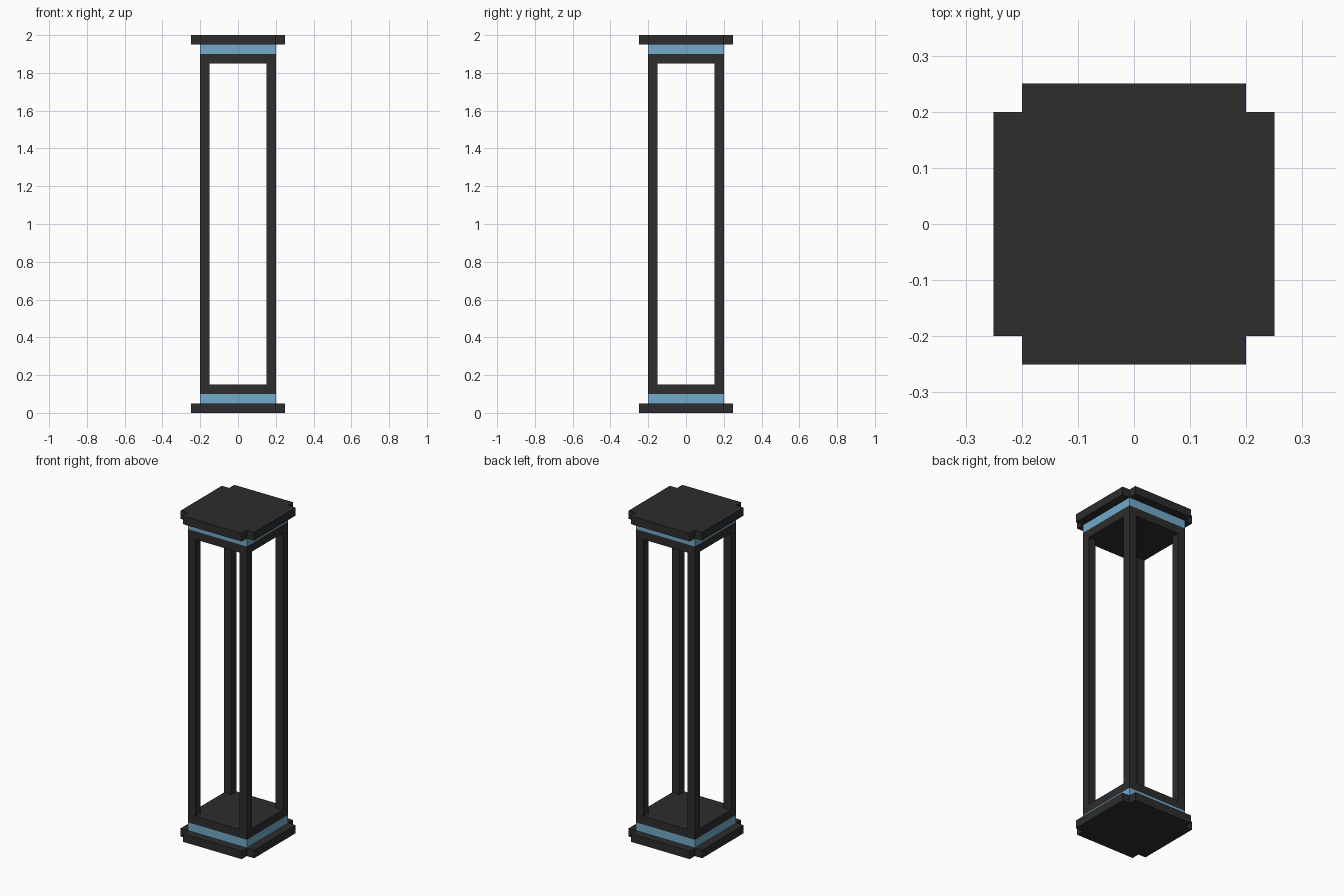
import bpy, bmesh

if "Cube" in bpy.data.objects:
    bpy.data.objects.remove(bpy.data.objects["Cube"])


def material(name, rgb):
    m = bpy.data.materials.new(name)
    m.diffuse_color = (*rgb, 1.0)
    m.use_nodes = True
    m.node_tree.nodes["Principled BSDF"].inputs["Base Color"].default_value = m.diffuse_color
    return m


DARK = material("charcoal", (0.026, 0.026, 0.026))
BLUE = material("sky blue", (0.17, 0.40, 0.59))


def prism(name, outline, z0, z1, mat):
    """Extrude a flat outline from z0 up to z1."""
    bm = bmesh.new()
    face = bm.faces.new([bm.verts.new((x, y, z0)) for x, y in outline])
    ext = bmesh.ops.extrude_face_region(bm, geom=[face])
    for v in ext["geom"]:
        if isinstance(v, bmesh.types.BMVert):
            v.co.z = z1
    bmesh.ops.recalc_face_normals(bm, faces=bm.faces[:])
    mesh = bpy.data.meshes.new(name)
    bm.to_mesh(mesh)
    bm.free()
    mesh.materials.append(mat)
    obj = bpy.data.objects.new(name, mesh)
    bpy.context.collection.objects.link(obj)
    return obj


def square(cx, cy, h):
    return [(cx - h, cy - h), (cx + h, cy - h), (cx + h, cy + h), (cx - h, cy + h)]


# Square slab outline with notched corners
a, b = 0.20, 0.25
notched = [(-a, -b), (a, -b), (a, -a), (b, -a), (b, a), (a, a),
           (a, b), (-a, b), (-a, a), (-b, a), (-b, -a), (-a, -a)]

# Base and cap: slab, blue band, frame plate
prism("base_slab", notched, 0.0, 0.05, DARK)
prism("base_band", square(0, 0, a), 0.05, 0.10, BLUE)
prism("floor_plate", square(0, 0, a), 0.10, 0.15, DARK)
prism("ceiling_plate", square(0, 0, a), 1.85, 1.90, DARK)
prism("top_band", square(0, 0, a), 1.90, 1.95, BLUE)
prism("top_slab", notched, 1.95, 2.0, DARK)

# Four corner posts
for sx, side in ((-1, "left"), (1, "right")):
    for sy, end in ((-1, "front"), (1, "back")):
        prism(f"{end}_{side}_post", square(sx * 0.175, sy * 0.175, 0.025), 0.15, 1.85, DARK)
